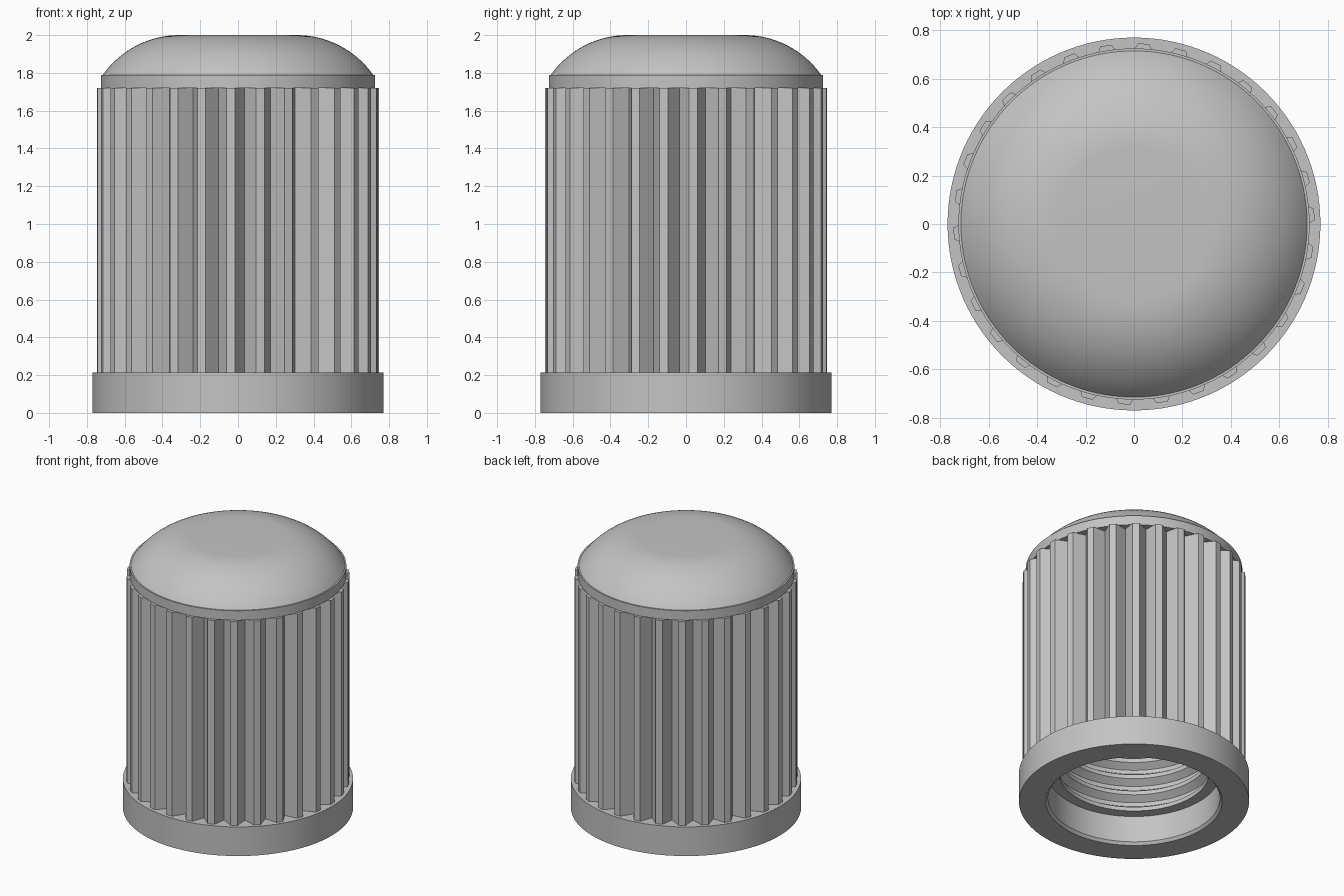
import bpy, bmesh
from math import sin, cos, pi, radians, asin

if "Cube" in bpy.data.objects:
    bpy.data.objects.remove(bpy.data.objects["Cube"], do_unlink=True)

SEGMENTS = 120
RIBS = 30

grey = bpy.data.materials.new("grey plastic")
grey.use_nodes = True
colour = (0.55, 0.55, 0.55, 1)
grey.diffuse_color = colour
grey.node_tree.nodes["Principled BSDF"].inputs["Base Color"].default_value = colour


def finish(bm, name):
    mesh = bpy.data.meshes.new(name)
    bm.to_mesh(mesh)
    bm.free()
    mesh.materials.append(grey)
    obj = bpy.data.objects.new(name, mesh)
    bpy.context.collection.objects.link(obj)
    bpy.ops.object.select_all(action="DESELECT")
    obj.select_set(True)
    bpy.context.view_layer.objects.active = obj
    bpy.ops.object.shade_smooth_by_angle(angle=radians(20))


def lathe(name, profile):
    """Spin a (radius, height) profile, listed so that faces point to its right."""
    bm = bmesh.new()
    verts = [bm.verts.new((r, 0, z)) for r, z in profile]
    edges = [bm.edges.new(pair) for pair in zip(verts, verts[1:])]
    bmesh.ops.spin(bm, geom=verts + edges, cent=(0, 0, 0), axis=(0, 0, 1),
                   angle=2 * pi, steps=SEGMENTS, use_duplicate=False)
    bmesh.ops.remove_doubles(bm, verts=bm.verts, dist=0.0005)
    # Orient by the profile direction, using one face of the first band
    bm.normal_update()
    (r0, z0), (r1, z1) = profile[:2]
    mid_r, mid_z = (r0 + r1) / 2, (z0 + z1) / 2
    face = min(bm.faces, key=lambda f: abs(f.calc_center_median().z - mid_z)
               + abs(f.calc_center_median().xy.length - mid_r))
    centre = face.calc_center_median()
    radial = face.normal.xy.dot(centre.xy.normalized())
    if radial * (z1 - z0) - face.normal.z * (r1 - r0) < 0:
        bmesh.ops.reverse_faces(bm, faces=bm.faces)
    finish(bm, name)


# Bottom flange
lathe("base_flange", [(0.59, 0), (0.77, 0), (0.77, 0.215), (0.6, 0.215)])

# Ribbed sleeve: flat rib crests with V grooves between them
bm = bmesh.new()
outline = []
for i in range(RIBS):
    middle = 3 + i * 360 / RIBS
    for offset, r in ((-1.75, 0.746), (1.75, 0.746), (6, 0.665)):
        a = radians(middle + offset)
        outline.append((r * cos(a), r * sin(a)))
low, high = ([bm.verts.new((x, y, z)) for x, y in outline] for z in (0.215, 1.72))
inner_low, inner_high = ([bm.verts.new((x * 0.8, y * 0.8, z)) for x, y in outline]
                         for z in (0.215, 1.72))
for i in range(len(outline)):
    j = (i + 1) % len(outline)
    bm.faces.new((low[i], low[j], high[j], high[i]))
    bm.faces.new((high[i], high[j], inner_high[j], inner_high[i]))
    bm.faces.new((inner_low[i], inner_low[j], low[j], low[i]))
finish(bm, "ribbed_sleeve")

# Collar and domed top with a flat centre
flat_r, foot_r, foot_z = 0.31, 0.715, 1.79
run, drop = foot_r - flat_r, 2 - foot_z
arc_r = (run * run + drop * drop) / (2 * drop)
sweep = asin(run / arc_r)
dome = [(flat_r + arc_r * sin(sweep * k / 16), 2 - arc_r * (1 - cos(sweep * k / 16)))
        for k in range(16, -1, -1)]
lathe("domed_top", [(0.6, 1.72), (0.725, 1.72), (0.725, foot_z)] + dome + [(0, 2)])

# Threaded bore with a wide entry, closed at the top
bore = [(0.59, 0), (0.575, 0.02), (0.575, 0.215), (0.5, 0.215)]
pitch, turns = 0.125, 10
for k in range(turns):
    z = 0.215 + k * pitch
    bore += [(0.5, z + 0.03), (0.545, z + 0.06), (0.545, z + 0.09), (0.5, z + pitch)]
bore += [(0.5, 1.6), (0, 1.6)]
lathe("threaded_bore", bore[::-1])
